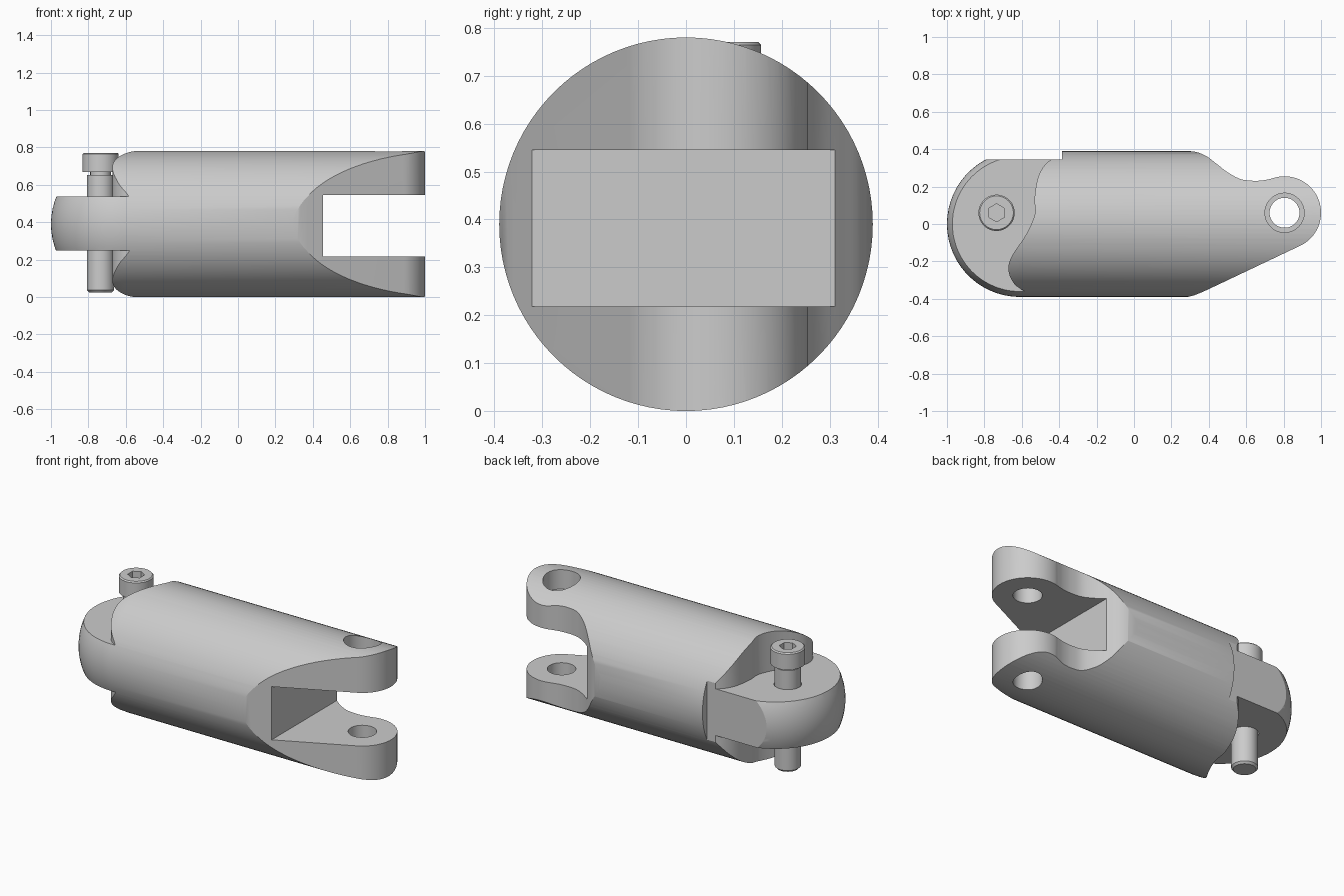
import bpy, bmesh
from math import sin, cos, pi, radians
from mathutils import Vector, Matrix

if "Cube" in bpy.data.objects:
    bpy.data.objects.remove(bpy.data.objects["Cube"])

R = 0.39            # body radius and axis height
EYE = (-0.735, 0.06)
FORK = (0.805, 0.06)


def make_object(name, bm):
    bmesh.ops.recalc_face_normals(bm, faces=bm.faces)
    mesh = bpy.data.meshes.new(name)
    bm.to_mesh(mesh)
    bm.free()
    obj = bpy.data.objects.new(name, mesh)
    bpy.context.collection.objects.link(obj)
    return obj


def lathe(name, profile, sides, matrix):
    """Revolve (radius, height) pairs around local z, capping both ends."""
    bm = bmesh.new()
    rings = [[bm.verts.new(matrix @ Vector((r * cos(2 * pi * i / sides),
                                            r * sin(2 * pi * i / sides), h)))
              for i in range(sides)] for r, h in profile]
    for a, b in zip(rings, rings[1:]):
        for i in range(sides):
            j = (i + 1) % sides
            bm.faces.new((a[i], a[j], b[j], b[i]))
    bm.faces.new(rings[0])
    bm.faces.new(rings[-1])
    return make_object(name, bm)


def prism(name, outline, z0, z1):
    """Extrude a plan outline between two heights."""
    bm = bmesh.new()
    low = [bm.verts.new((x, y, z0)) for x, y in outline]
    high = [bm.verts.new((x, y, z1)) for x, y in outline]
    n = len(outline)
    for i in range(n):
        j = (i + 1) % n
        bm.faces.new((low[i], low[j], high[j], high[i]))
    bm.faces.new(low)
    bm.faces.new(high)
    return make_object(name, bm)


def arc(centre, r, a0, a1, n):
    return [(centre[0] + r * cos(radians(a0 + (a1 - a0) * i / n)),
             centre[1] + r * sin(radians(a0 + (a1 - a0) * i / n))) for i in range(n + 1)]


def circle(centre, r, n=48, start=0):
    return arc(centre, r, start, start + 360, n)[:-1]


def spline(points, steps=5):
    """Smooth curve through the points."""
    p = [Vector(q) for q in points]
    p = [2 * p[0] - p[1]] + p + [2 * p[-1] - p[-2]]
    out = []
    for a, b, c, d in zip(p, p[1:], p[2:], p[3:]):
        for k in range(steps):
            t = k / steps
            v = 0.5 * (2 * b + (c - a) * t + (2 * a - 5 * b + 4 * c - d) * t ** 2
                       + (3 * b - a - 3 * c + d) * t ** 3)
            out.append((v.x, v.y))
    return out + [tuple(points[-1])]


def boolean(obj, cutter, operation='DIFFERENCE'):
    cutter.hide_render = True
    mod = obj.modifiers.new("cut", 'BOOLEAN')
    mod.object, mod.operation, mod.solver = cutter, operation, 'EXACT'
    bpy.ops.object.select_all(action='DESELECT')
    bpy.context.view_layer.objects.active = obj
    obj.select_set(True)
    bpy.ops.object.modifier_apply(modifier=mod.name)
    bpy.data.objects.remove(cutter)


def smooth(obj):
    bpy.ops.object.select_all(action='DESELECT')
    bpy.context.view_layer.objects.active = obj
    obj.select_set(True)
    bpy.ops.object.shade_smooth_by_angle(angle=radians(25))


# Link body: round bar along x with a ball end on the left
ball = [(R * sin(radians(a)), -0.61 - R * cos(radians(a))) for a in (1, *range(6, 91, 6))]
body = lathe("link_body", ball + [(R, 1.1)], 96,
             Matrix.Translation((0, 0, R)) @ Matrix.Rotation(pi / 2, 4, 'Y'))

# Plan outline: side flat by the eye, tapered and rounded fork arms
taper = [(0.25, -0.42), (0.28, -0.392), (0.32, -0.382), (0.37, -0.362), (0.455, -0.322)]
waist = spline([(0.755, 0.248), (0.70, 0.235), (0.64, 0.231), (0.57, 0.240), (0.50, 0.277),
                (0.44, 0.323), (0.39, 0.361), (0.34, 0.383), (0.29, 0.391), (0.25, 0.40)])
outline = ([(-1.1, -0.5), (0.2, -0.5)] + taper + arc(FORK, 0.195, -64.8, 104, 36) + waist
           + [(0.2, 0.5), (-0.385, 0.5), (-0.385, 0.345), (-1.1, 0.345)])
boolean(body, prism("outline_cutter", outline, -0.2, 1), 'INTERSECT')

# Slot between the fork arms
boolean(body, prism("slot_cutter", [(0.455, -0.6), (1.2, -0.6), (1.2, 0.6), (0.455, 0.6)],
                    0.218, 0.545))

# Clearance above and below the eye for the mating fork
shoulder = spline([(-0.50, -0.41), (-0.58, -0.363), (-0.64, -0.32), (-0.671, -0.25),
                   (-0.655, -0.176), (-0.575, -0.053), (-0.53, 0.053), (-0.532, 0.134),
                   (-0.516, 0.24), (-0.485, 0.305), (-0.44, 0.347), (-0.39, 0.372), (-0.34, 0.42)])
clearance = [(-1.2, -0.41)] + shoulder + [(-1.2, 0.42)]
for z0, z1 in ((0.537, 1), (-0.2, 0.25)):
    boolean(body, prism("clearance_cutter", clearance, z0, z1))

# Fork bolt hole, its counterbore, and the eye hole
boolean(body, prism("bolt_hole", circle(FORK, 0.08), -0.2, 1))
boolean(body, prism("counterbore", circle(FORK, 0.105), 0.66, 1))
boolean(body, prism("eye_hole", circle(EYE, 0.077), 0.1, 0.7))
smooth(body)

# Shoulder bolt with undercut neck and hex socket
bolt = lathe("shoulder_bolt",
             [(0.062, 0.025), (0.073, 0.037), (0.073, 0.652), (0.055, 0.652), (0.055, 0.668),
              (0.097, 0.668), (0.097, 0.764), (0.090, 0.771)],
             48, Matrix.Translation((*EYE, 0)))
boolean(bolt, prism("hex_socket", circle(EYE, 0.048, 6, 30), 0.71, 0.9))
smooth(bolt)
